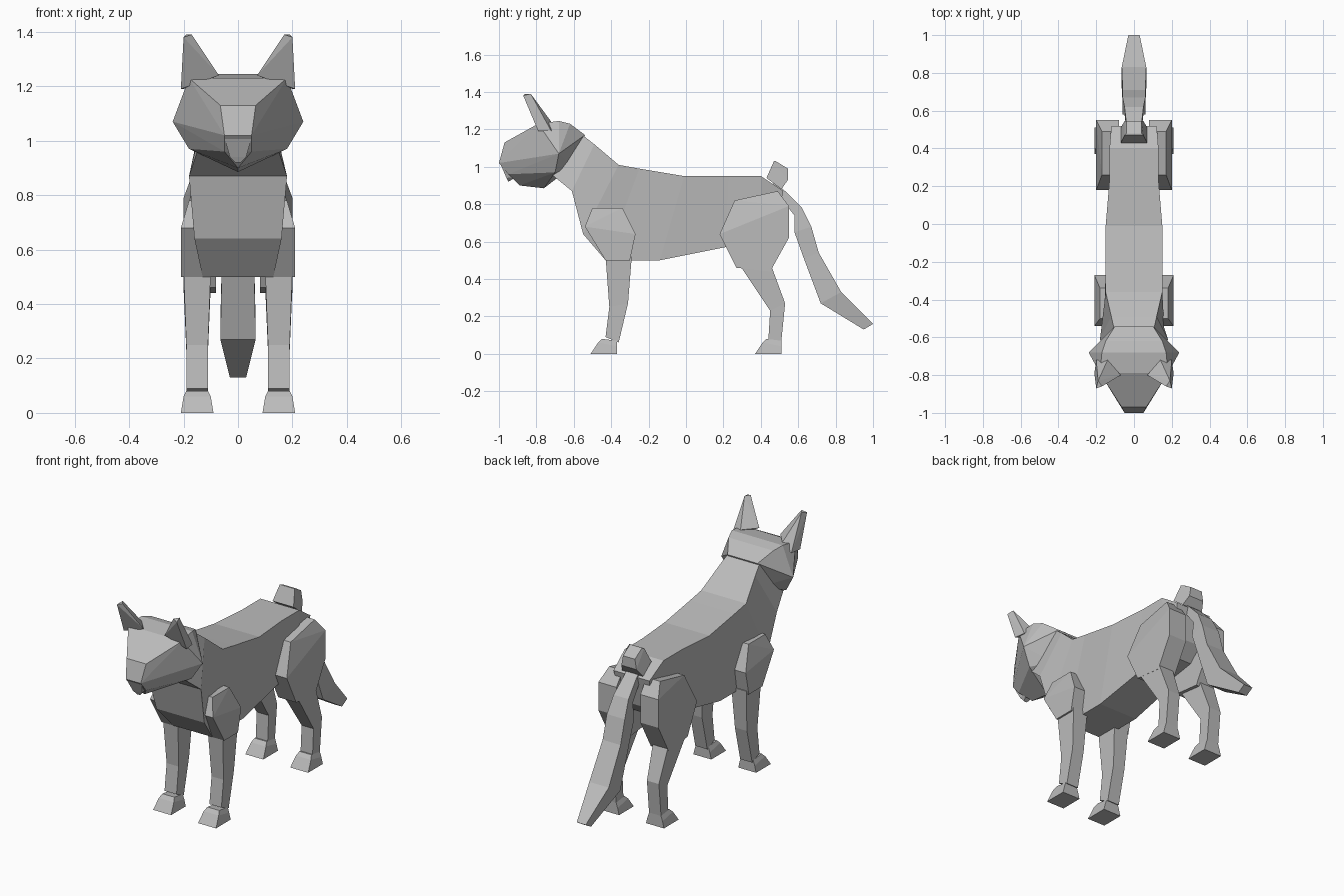
import bpy, bmesh

default_cube = bpy.data.objects.get("Cube")
if default_cube:
    bpy.data.objects.remove(default_cube)

colour = (.5, .5, .5, 1)
grey = bpy.data.materials.new("plain grey")
grey.use_nodes = True
grey.diffuse_color = colour
grey.node_tree.nodes["Principled BSDF"].inputs["Base Color"].default_value = colour


def finish(name, bm):
    """Turn the bmesh into a flat-shaded grey object."""
    bmesh.ops.recalc_face_normals(bm, faces=bm.faces[:])
    mesh = bpy.data.meshes.new(name)
    bm.to_mesh(mesh)
    bm.free()
    mesh.materials.append(grey)
    part = bpy.data.objects.new(name, mesh)
    bpy.context.collection.objects.link(part)


def loft(name, sections, centre=0):
    """Four-sided tube; each section has an upper and a lower edge with half widths."""
    bm = bmesh.new()
    previous = None
    for upper_y, upper_z, upper_width, lower_y, lower_z, lower_width in sections:
        ring = [bm.verts.new(corner) for corner in (
            (centre - upper_width, upper_y, upper_z), (centre + upper_width, upper_y, upper_z),
            (centre + lower_width, lower_y, lower_z), (centre - lower_width, lower_y, lower_z))]
        if previous:
            for i in range(len(ring)):
                bm.faces.new((previous[i - 1], previous[i], ring[i], ring[i - 1]))
        else:
            bm.faces.new(ring)
        previous = ring
    bm.faces.new(previous)
    finish(name, bm)


def tube(name, sections, centre=0):
    """Loft whose sections have the same half width at both edges."""
    loft(name, [(y, z, width, low_y, low_z, width)
                for y, z, low_y, low_z, width in sections], centre)


def hull(name, points, sides):
    """Faceted solid around the points, repeated on each of the given sides."""
    bm = bmesh.new()
    for side in sides:
        for x, y, z in points:
            bm.verts.new((side * x, y, z))
    bmesh.ops.remove_doubles(bm, verts=bm.verts[:], dist=.001)
    bmesh.ops.convex_hull(bm, input=bm.verts[:])
    loose = [vert for vert in bm.verts if not vert.link_faces]
    bmesh.ops.delete(bm, geom=loose, context='VERTS')
    bmesh.ops.dissolve_limit(bm, angle_limit=.03, verts=bm.verts[:], edges=bm.edges[:])
    finish(name, bm)


def muscle(name, profile, side, inner, outer, slope_height):
    """Thick plate on the flank, leaning inward above the slope height."""
    points = [(inner, y, z) for y, z in profile]
    points += [(outer if z < slope_height else outer - .03, y, z) for y, z in profile]
    hull(name, points, [side])


def paw(name, heel, centre):
    """Wedge that spreads forward from the ankle to the ground."""
    tube(name, [(heel - .08, .08, heel, .07, .04),
                (heel - .1, .06, heel, .04, .05),
                (heel - .14, 0, heel, 0, .06)], centre)


# Trunk from neck to pelvis; neighbouring parts share their end section
throat = (-.58, 1.19, .1, -.72, .96, .15)
collar = (-.49, 1.12, .12, -.61, .87, .18)
waist = (-.01, .95, .15, -.14, .5, .13)
loin = (.23, .95, .13, .21, .57, .12)
loft("neck", [throat, collar])
loft("chest", [collar, (-.36, 1.01, .15, -.55, .64, .16),
               (-.25, .99, .15, -.43, .5, .13), waist])
loft("belly", [waist, loin])
loft("pelvis", [loin, (.4, .95, .13, .4, .6, .11), (.52, .87, .12, .48, .68, .09)])

# Head and nose
both = (1, -1)
hull("head", [(.18, -.79, 1.23), (.17, -.68, 1.245), (.15, -.62, 1.23), (.1, -.54, 1.17),
              (.24, -.68, 1.07), (.065, -.97, 1.13), (.05, -1, 1.02), (.05, -.95, .96),
              (.18, -.7, .97), (.08, -.61, 1), (0, -.89, .9), (0, -.76, .885)], both)
hull("nose", [(.05, -.99, 1.01), (.03, -.96, .94), (.01, -.95, .92), (.03, -.9, .95)], both)

# Tail: raised root, then a drooping tube
tube("tail_root", [(.43, .94, .51, .88, .07), (.47, 1.03, .545, .93, .05),
                   (.48, 1.03, .545, .99, .04)])
tube("tail", [(.47, .92, .45, .86, .04), (.53, .87, .49, .85, .04),
              (.62, .78, .58, .74, .05), (.67, .68, .58, .65, .06),
              (.71, .54, .63, .51, .06), (.83, .33, .72, .27, .065),
              (1, .16, .95, .13, .03)])

shoulder = [(-.5, .78), (-.34, .78), (-.27, .64), (-.3, .5), (-.43, .5), (-.54, .68)]
thigh = [(.26, .82), (.49, .87), (.55, .79), (.55, .62), (.45, .44), (.27, .46), (.18, .64)]

for word, side in zip(("left", "right"), both):
    leg_centre = side * .15
    # Ear
    hull(word + "_ear", [(.07, -.8, 1.24), (.21, -.79, 1.19), (.14, -.72, 1.24),
                         (.2, -.72, 1.19), (.17, -.86, 1.39), (.2, -.87, 1.38),
                         (.19, -.83, 1.39)], [side])
    # Front leg
    muscle(word + "_shoulder", shoulder, side, .1, .21, .7)
    tube(word + "_front_leg", [(-.43, .52, -.29, .52, .05), (-.41, .25, -.31, .27, .04),
                               (-.43, .09, -.36, .06, .04)], leg_centre)
    paw(word + "_front_paw", -.37, leg_centre)
    # Hind leg
    muscle(word + "_thigh", thigh, side, .08, .2, .8)
    tube(word + "_hind_leg", [(.29, .47, .46, .46, .05), (.45, .23, .53, .27, .04),
                              (.44, .07, .51, .07, .04)], leg_centre)
    paw(word + "_hind_paw", .51, leg_centre)
